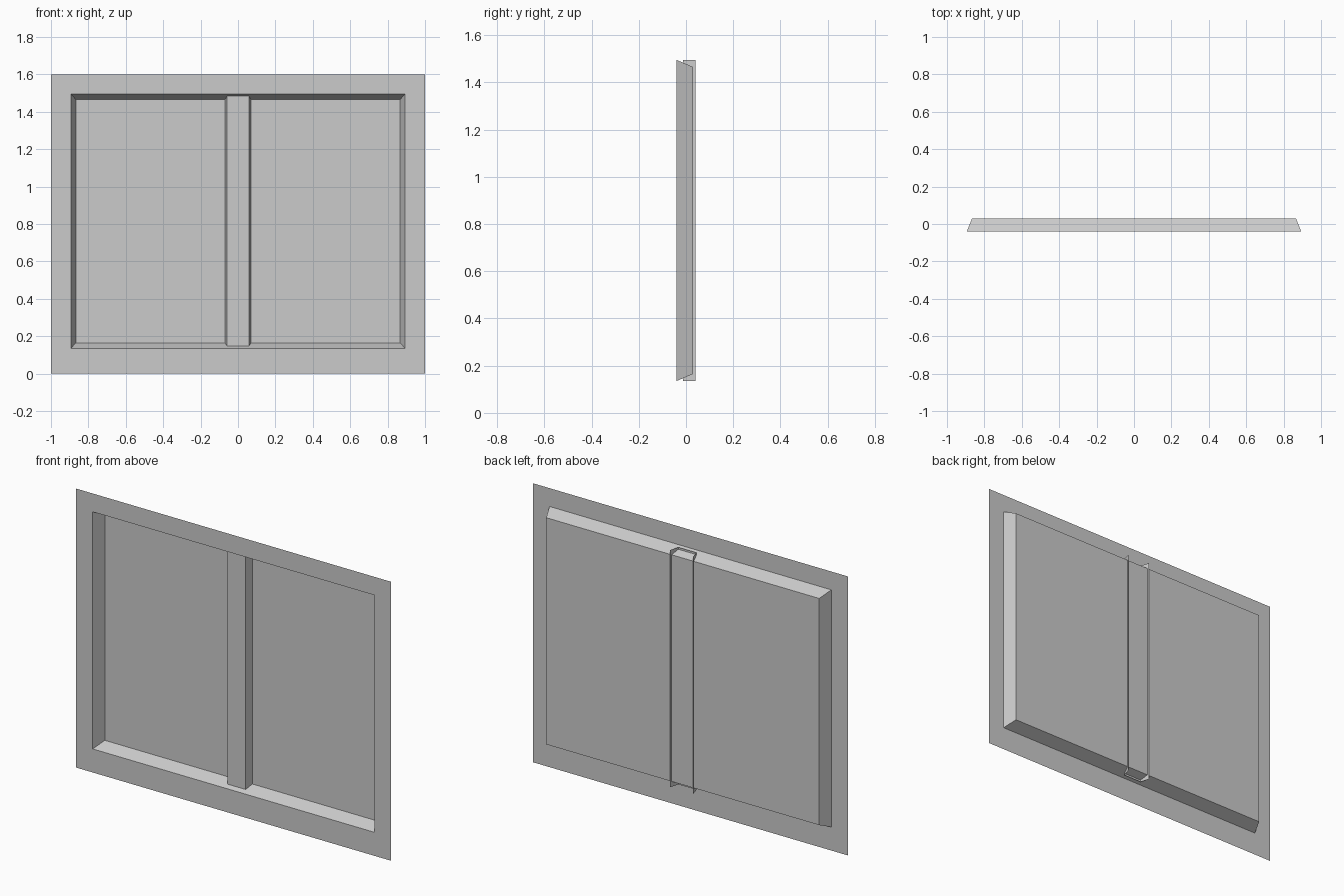
import bpy
import bmesh

default = bpy.data.objects.get("Cube")
if default:
    bpy.data.objects.remove(default, do_unlink=True)

# One plain grey for everything
grey = bpy.data.materials.new("plain grey")
grey.use_nodes = True
colour = (0.6, 0.6, 0.6, 1)
grey.diffuse_color = colour
grey.node_tree.nodes["Principled BSDF"].inputs["Base Color"].default_value = colour


def finish(name, bm):
    mesh = bpy.data.meshes.new(name)
    bm.to_mesh(mesh)
    bm.free()
    mesh.materials.append(grey)
    obj = bpy.data.objects.new(name, mesh)
    bpy.context.collection.objects.link(obj)
    return obj


def ring(bm, half_width, y, half_height):
    """Rectangle of vertices, counter-clockwise from the front."""
    corners = ((-1, -1), (1, -1), (1, 1), (-1, 1))
    return [bm.verts.new((sx * half_width, y, MID_Z + sz * half_height)) for sx, sz in corners]


def bridge(bm, outer, inner):
    for i in range(4):
        j = (i + 1) % 4
        bm.faces.new((outer[i], outer[j], inner[j], inner[i]))


FRONT, PANEL, BACK = -0.04, 0.03, 0.04
MID_Z = 0.8 + 0.015
OPENING = 0.68

# Wall sheet: flat border, sloped reveal and recessed panel
bm = bmesh.new()
border = ring(bm, 1.0, FRONT, 0.8)
for v in border:
    v.co.z -= MID_Z - 0.8
opening = ring(bm, 0.894, FRONT, OPENING)
recess = ring(bm, 0.866, PANEL, OPENING - 0.03)
bridge(bm, border, opening)
bridge(bm, opening, recess)
bm.faces.new(recess)
finish("recessed_wall_panel", bm)

# Centre post: open channel with slightly splayed sides
bm = bmesh.new()
section = [(-0.073, BACK), (-0.058, -0.013), (0.058, -0.013), (0.073, BACK)]
columns = [[bm.verts.new((x, y, MID_Z + s * OPENING)) for s in (-1, 1)] for x, y in section]
for a, b in zip(columns, columns[1:]):
    bm.faces.new((a[0], b[0], b[1], a[1]))
finish("centre_post", bm)
